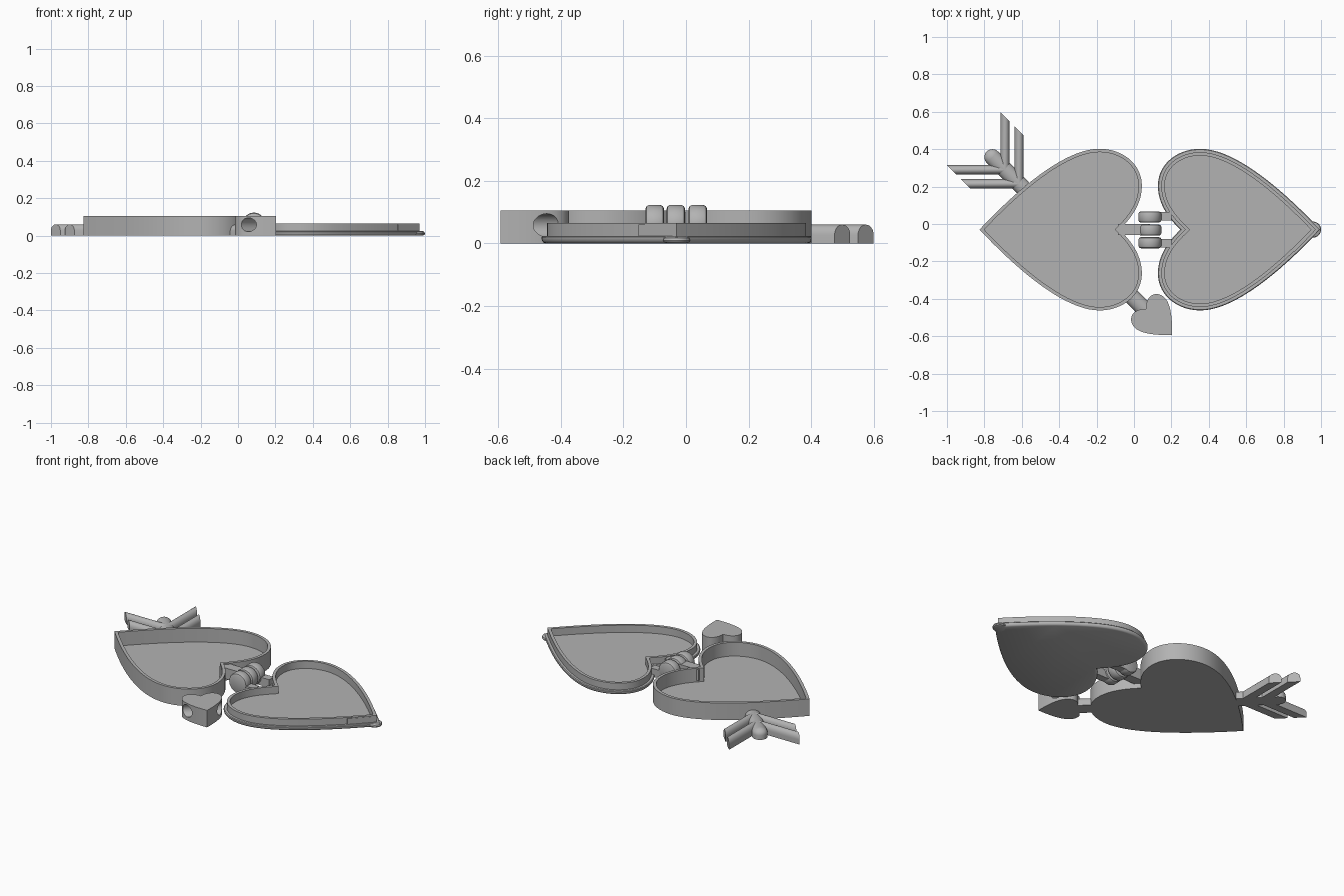
import bpy, bmesh, math
from mathutils import Vector, Matrix
from mathutils.geometry import interpolate_bezier

cube = bpy.data.objects.get("Cube")
if cube:
    bpy.data.objects.remove(cube, do_unlink=True)

metal = bpy.data.materials.new("satin_grey")
metal.use_nodes = True
GREY = (0.45, 0.45, 0.45, 1)
metal.diffuse_color = GREY
metal.node_tree.nodes["Principled BSDF"].inputs["Base Color"].default_value = GREY

MID_Y = -0.03      # centre line of the two halves
HINGE_X = 0.085    # hinge axis


def smooth(obj):
    bpy.ops.object.select_all(action='DESELECT')
    obj.select_set(True)
    bpy.context.view_layer.objects.active = obj
    bpy.ops.object.shade_smooth_by_angle(angle=math.radians(32))


def loft(name, rings, matrix=Matrix()):
    """Skin a stack of matching closed rings and cap both ends."""
    bm = bmesh.new()
    loops = [[bm.verts.new(matrix @ Vector(p)) for p in ring] for ring in rings]
    n = len(loops[0])
    for a, b in zip(loops, loops[1:]):
        for i in range(n):
            j = (i + 1) % n
            bm.faces.new((a[i], a[j], b[j], b[i]))
    bm.faces.new(loops[0][::-1])
    bm.faces.new(loops[-1])
    bmesh.ops.recalc_face_normals(bm, faces=bm.faces)
    mesh = bpy.data.meshes.new(name)
    bm.to_mesh(mesh)
    bm.free()
    mesh.materials.append(metal)
    obj = bpy.data.objects.new(name, mesh)
    bpy.context.collection.objects.link(obj)
    smooth(obj)
    return obj


def heart_outline():
    """Heart with its tip toward -x, counter-clockwise from the cleft."""
    knots = [((-.078, 0), (0, .075), (.042, .15), (.042, .235)),
             ((.042, .235), (.042, .35), (-.06, .432), (-.185, .432)),
             ((-.185, .432), (-.36, .432), (-.6, .24), (-.826, 0))]
    half = []
    for k in knots:
        pts = interpolate_bezier(*[Vector((*p, 0)) for p in k], 20)
        half += [p.to_2d() for p in pts[:-1]]
    tip = Vector(knots[-1][-1])
    return half + [tip] + [Vector((p.x, -p.y)) for p in reversed(half[1:])]


def inset(outline, amount):
    """Move a closed outline inward with mitred corners."""
    result = []
    for i, p in enumerate(outline):
        d1 = (p - outline[i - 1]).normalized()
        d2 = (outline[(i + 1) % len(outline)] - p).normalized()
        n1, n2 = Vector((-d1.y, d1.x)), Vector((-d2.y, d2.x))
        result.append(p + (n1 + n2) * amount / (1 + n1.dot(n2)))
    return result


HEART = heart_outline()


def heart_solid(name, profile, matrix):
    rings = [[(p.x, p.y, z) for p in inset(HEART, off)] for off, z in profile]
    return loft(name, rings, matrix)


def lathe(name, profile, matrix, sides=32):
    turn = [math.tau * i / sides for i in range(sides)]
    return loft(name, [[(r * math.cos(a), r * math.sin(a), z) for a in turn]
                       for r, z in profile], matrix)


def dome(half, height, steps=12):
    """Half-width and height pairs of a round-topped bar section."""
    side = height * .45
    arc = [math.pi * i / steps for i in range(steps + 1)]
    return [(half * math.cos(a), side + (height - side) * math.sin(a)) for a in arc]


def bar(name, start, end, half, height, skew=0):
    """Round-topped bar on the ground; skew slants its starting end."""
    start, end = Vector((*start, 0)), Vector((*end, 0))
    along = (end - start).normalized()
    side = Vector((-along.y, along.x, 0))
    section = [(half, 0)] + dome(half, height) + [(-half, 0)]
    up = Vector((0, 0, 1))
    first = [start + side * v + along * v * skew + up * z for v, z in section]
    last = [end + side * v + up * z for v, z in section]
    return loft(name, [first, last])


def box(name, x, y, z, matrix=Matrix()):
    return loft(name, [[(x[0], y[0], h), (x[1], y[0], h), (x[1], y[1], h), (x[0], y[1], h)]
                       for h in z], matrix)


# Deep tray and shallow flanged lid, mirrored about the hinge
place = Matrix.Translation((0, MID_Y, 0))
heart_solid("tray", [(0, 0), (0, .105), (.018, .105), (.018, .02)], place)
flip = Matrix.Translation((2 * HINGE_X, MID_Y, 0)) @ Matrix.Scale(-1, 4, (1, 0, 0))
heart_solid("lid", [(.012, 0), (.006, .003), (.002, .008), (0, .015), (0, .02), (.004, .024),
                    (.018, .024), (.018, .065), (.036, .065), (.036, .02)], flip)

# Thumb nub and catch at the lid tip
lathe("thumb_nub", [(.03, 0), (.04, .004), (.043, .01), (.04, .018), (.03, .022)],
      Matrix.Translation((.957, MID_Y, 0)))
box("catch_plate", (-.075, .075), (-.004, .004), (.024, .06),
    Matrix.Translation((.905, -.095, 0)) @ Matrix.Rotation(math.radians(46), 4, 'Z'))

# Hinge knuckles with rounded rims, and their arms
lie_down = Matrix.Rotation(math.radians(-90), 4, 'X')
for name, y in (("front_knuckle", -.1), ("middle_knuckle", -.0325), ("rear_knuckle", .0375)):
    h = .03
    lathe(name, [(.048, -h), (.057, -h + .004), (.061, -h + .012),
                 (.061, h - .012), (.057, h - .004), (.048, h)],
          Matrix.Translation((HINGE_X, y, .062)) @ lie_down)
box("tray_arm", (-.085, HINGE_X), (-.06, 0), (.03, .098))
for name, s in (("front_lid_arm", -1), ("rear_lid_arm", 1)):
    ys = sorted((MID_Y + s * .05, MID_Y + s * .095))
    box(name, (HINGE_X, .2), ys, (.01, .06))

# Arrow shaft, in two pieces outside the tray
SHAFT, TALL = .043, .06
bar("rear_shaft", (-.757, .357), (-.592, .192), SHAFT, TALL)
lathe("shaft_end", [(SHAFT, 0)] + [(max(v, .001), z) for v, z in dome(SHAFT, TALL) if v > -.0001],
      Matrix.Translation((-.757, .357, 0)))
bar("front_shaft", (-.018, -.382), (.085, -.485), SHAFT, TALL)

# Feathers, paired across the shaft
for i, (x, y) in enumerate(((-.975, .29), (-.9, .215))):
    root = -.4 - y
    bar(f"side_feather_{i + 1}", (x, y), (root, y), .025, TALL, -1)
    bar(f"rear_feather_{i + 1}", (root, -.4 - x), (root, y), .025, TALL, 1)

# Small heart arrowhead, drilled crosswise for a cord
head = heart_solid("arrowhead", [(0, 0), (0, .105)],
                   Matrix.Translation((.05, -.44, 0)) @ Matrix.Rotation(math.radians(135), 4, 'Z')
                   @ Matrix.Diagonal((.262, .262, 1, 1)))
cross = Vector((1, 1, 0)).to_track_quat('Z', 'Y').to_matrix().to_4x4()
drill = lathe("cord_hole_cutter", [(.037, -.3), (.037, .3)],
              Matrix.Translation((.12, -.515, .058)) @ cross)
cut = head.modifiers.new("cord_hole", 'BOOLEAN')
cut.operation, cut.object, cut.solver = 'DIFFERENCE', drill, 'EXACT'
bpy.context.view_layer.objects.active = head
bpy.ops.object.modifier_apply(modifier=cut.name)
bpy.data.objects.remove(drill, do_unlink=True)
smooth(head)
